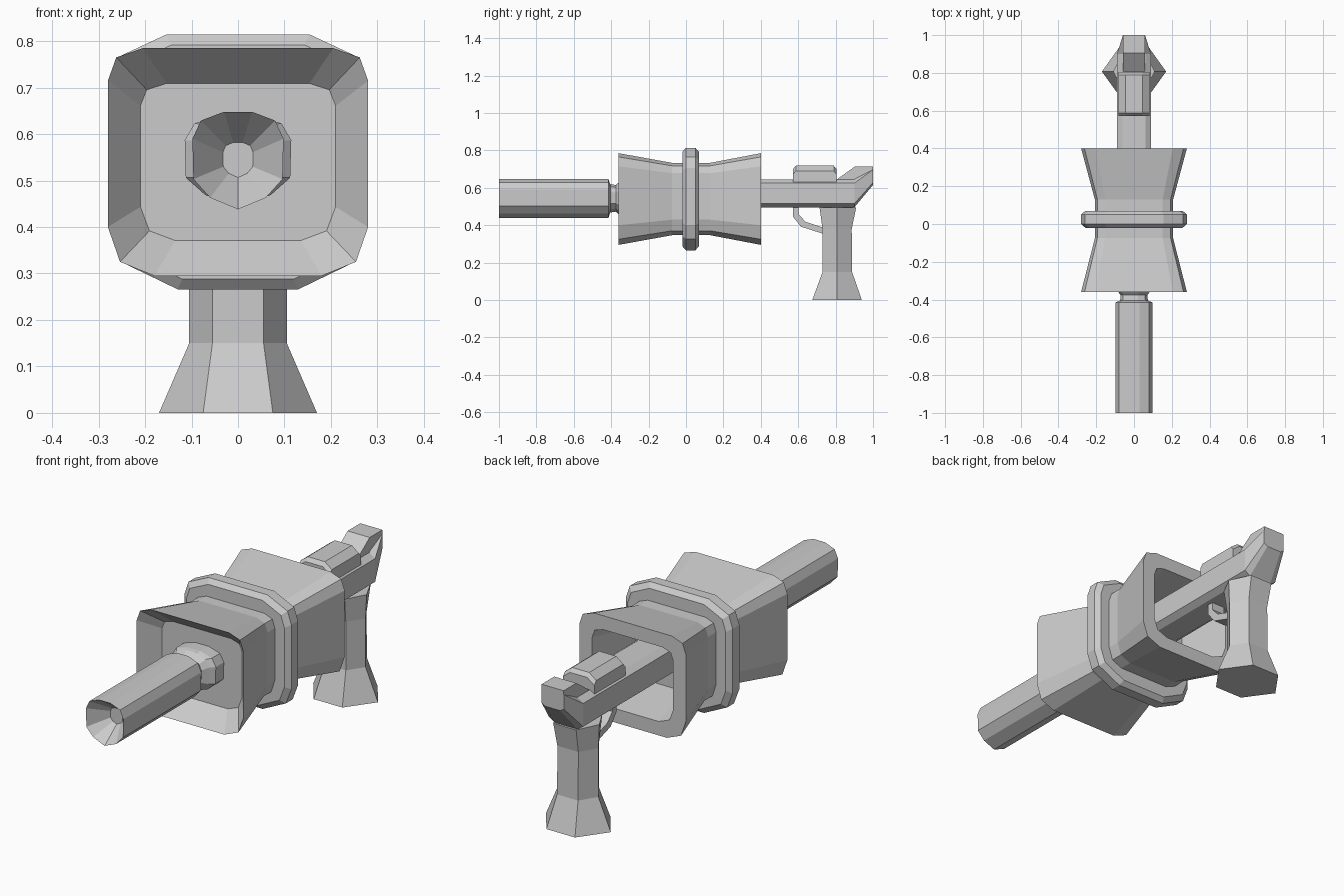
import bpy, bmesh

if "Cube" in bpy.data.objects:
    bpy.data.objects.remove(bpy.data.objects["Cube"])


def loft(name, rings):
    """Skin a list of equal-length point rings and cap both ends."""
    bm = bmesh.new()
    vs = [[bm.verts.new(p) for p in ring] for ring in rings]
    n = len(rings[0])
    for a, b in zip(vs, vs[1:]):
        for i in range(n):
            j = (i + 1) % n
            bm.faces.new((a[i], a[j], b[j], b[i]))
    bm.faces.new(vs[0])
    bm.faces.new(vs[-1])
    bmesh.ops.recalc_face_normals(bm, faces=bm.faces)
    me = bpy.data.meshes.new(name)
    bm.to_mesh(me)
    bm.free()
    ob = bpy.data.objects.new(name, me)
    bpy.context.collection.objects.link(ob)
    return ob


def loft_y(name, half, sections):
    """half: right-hand x,z profile; sections: (y, x scale, z scale, centre z)."""
    prof = half + [(-x, z) for x, z in reversed(half) if x > 0]
    return loft(name, [[(x * sx, y, zc + z * sz) for x, z in prof]
                       for y, sx, sz, zc in sections])


def slab(name, outline, w):
    """Extrude a y,z outline to +-w in x."""
    return loft(name, [[(x, y, z) for y, z in outline] for x in (-w, w)])


# Waisted body: recessed front, hollow back
C = 0.54
body = [(.205, .245), (.262, .225), (.28, .175), (.28, -.14), (.254, -.215), (.18, -.245)]
loft_y("body", body, [(-.27, .75, .69, C), (-.36, 1, 1, C), (-.075, .74, .79, C),
                      (.13, .74, .79, C), (.4, 1, 1, C), (.4, .76, .73, C),
                      (.16, .55, .56, C)])

# Band around the waist
band = [(.155, .274), (.26, .225), (.28, .165), (.28, -.14), (.252, -.215), (.13, -.274)]
loft_y("waist_band", band, [(-.02, .92, .92, C), (.0, 1, 1, C),
                            (.05, 1, 1, C), (.07, .92, .92, C)])

# Barrel with flared muzzle, neck and flange
B = 0.545
barrel = [(.03, .103), (.08, .084), (.098, .045), (.096, -.042), (.06, -.082), (0, -.107)]
loft_y("barrel", barrel, [(-.91, .33, .36, B), (-1, 1, 1, B), (-.415, 1, 1, B),
                          (-.405, .75, .72, B), (-.375, .72, .68, B),
                          (-.35, .95, .9, B), (-.33, 1.17, .93, B), (-.26, 1.17, .93, B)])

# Rear tube, bent up at the end
tube = [(.06, .075), (.09, .055), (.09, -.055), (.06, -.075)]
loft_y("rear_tube", tube, [(.1, 1, 1, .57), (.9, 1, 1, .57), (1, .65, .62, .662)])

# Hook on top of the tube end
slab("rear_hook", [(.8, .64), (.905, .715), (1, .715), (1, .65), (.9, .6), (.82, .6)], .058)

# Bevelled block on the tube
block = [(.045, .718), (.082, .69), (.082, .63)]
loft("top_block", [[(s * x, y + d * (1 if y < .7 else -1), z - 3 * e)
                    for s, pts in ((1, block), (-1, block[::-1])) for x, z in pts]
                   for y, d, e in ((.572, 0, .006), (.572, .015, 0),
                                   (.805, .015, 0), (.805, 0, .006))])

# Six-sided grip with flared foot: z, front y, mid y, back y, side x, edge x
grip = [(0, .675, .807, .94, .17, .075), (.15, .73, .807, .888, .105, .055),
        (.38, .73, .807, .886, .105, .055), (.495, .714, .807, .91, .11, .06)]
loft("grip", [[(e, f, z), (s, m, z), (e, b, z), (-e, b, z), (-s, m, z), (-e, f, z)]
              for z, f, m, b, s, e in grip])

# Trigger guard
slab("trigger_guard", [(.572, .5), (.572, .445), (.615, .392), (.74, .352), (.74, .385),
                       (.64, .418), (.602, .458), (.602, .5)], .035)
